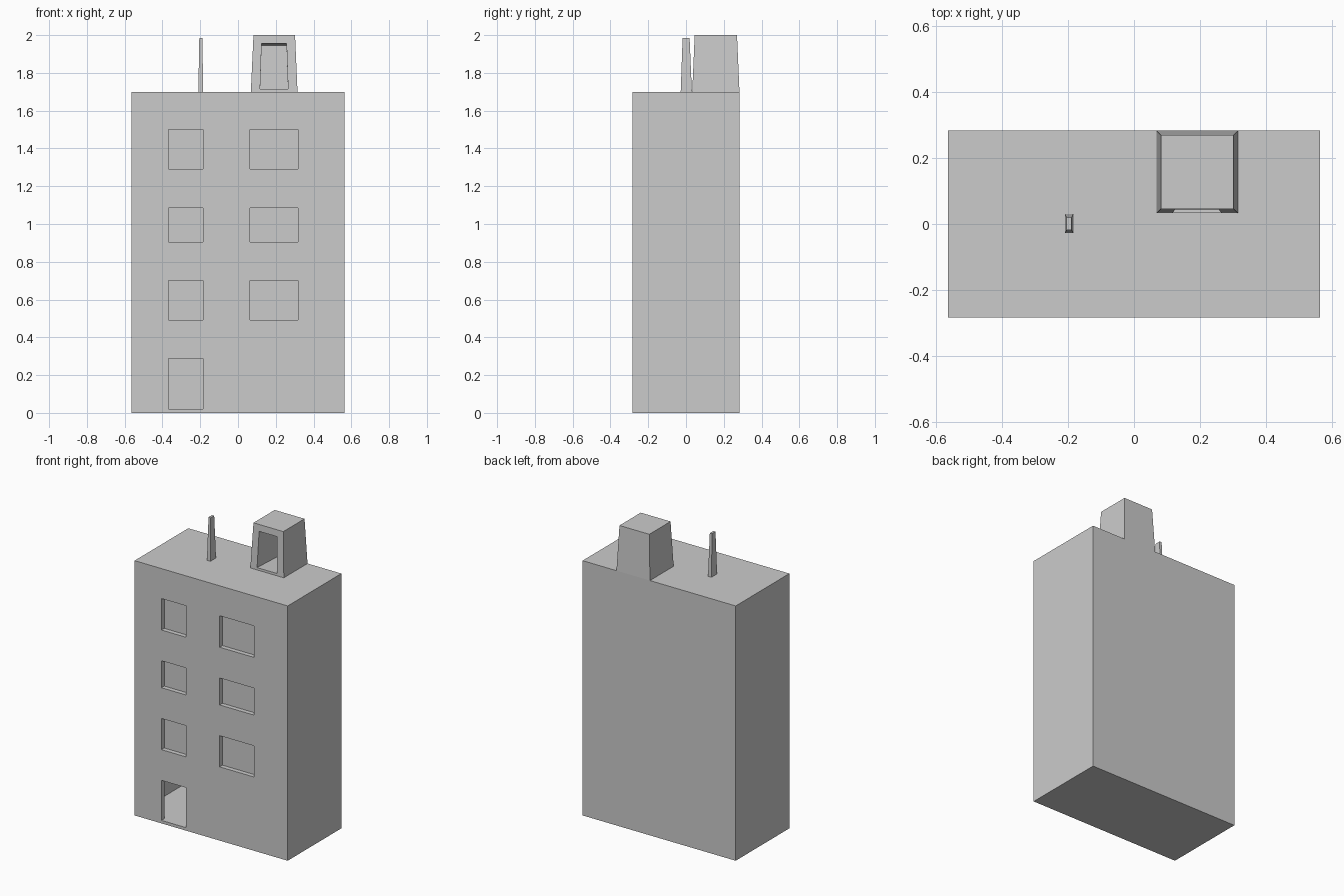
import bpy, bmesh
from mathutils import Vector

if "Cube" in bpy.data.objects:
    bpy.data.objects.remove(bpy.data.objects["Cube"])


def frustum(name, bottom, top, z0, z1, edit=None):
    """Four-sided block; bottom/top are (x0, x1, y0, y1)."""
    bm = bmesh.new()
    rings = []
    for (x0, x1, y0, y1), z in ((bottom, z0), (top, z1)):
        rings.append([bm.verts.new(p) for p in
                      ((x0, y0, z), (x1, y0, z), (x1, y1, z), (x0, y1, z))])
    lo, hi = rings
    bm.faces.new(lo[::-1])
    bm.faces.new(hi)
    sides = [bm.faces.new((lo[i], lo[(i + 1) % 4], hi[(i + 1) % 4], hi[i]))
             for i in range(4)]
    bm.normal_update()
    if edit:
        edit(bm, sides[0])
    me = bpy.data.meshes.new(name)
    bm.to_mesh(me)
    bm.free()
    ob = bpy.data.objects.new(name, me)
    bpy.context.collection.objects.link(ob)
    return ob


def box(name, x0, x1, y0, y1, z0, z1):
    return frustum(name, (x0, x1, y0, y1), (x0, x1, y0, y1), z0, z1)


def cut(target, cutter):
    cutter.hide_render = True
    cutter.display_type = 'WIRE'
    mod = target.modifiers.new(cutter.name, 'BOOLEAN')
    mod.operation = 'DIFFERENCE'
    mod.solver = 'EXACT'
    mod.object = cutter


W, D, H = 0.565, 0.283, 1.70
WALL = 0.03
inner = -D + WALL

# Hollow building block
building = box("building", -W, W, -D, D, 0, H)
cut(building, box("room_cutter", -W + 0.015, W - 0.015, inner, D - 0.015, 0.02, H - 0.02))

# Open doorway
left, right = (-0.367, -0.185), (0.063, 0.317)
cut(building, box("door_cutter", *left, -D - 0.1, inner + 0.05, 0.02, 0.287))

# Windows: openings closed by recessed panes
for row, (z0, z1) in enumerate(((0.492, 0.70), (0.905, 1.085), (1.29, 1.50))):
    for side, (x0, x1) in (("left", left), ("right", right)):
        tag = f"{side}_{row + 1}"
        cut(building, box("window_cutter_" + tag, x0, x1, -D - 0.1, inner + 0.05, z0, z1))
        box("window_pane_" + tag, x0 - 0.01, x1 + 0.01, inner, inner + 0.01,
            z0 - 0.01, z1 + 0.01)


# Tapered rooftop stair hut with a deep doorway sunk into its leaning front
def sink_doorway(bm, front):
    normal = front.normal.copy()
    bmesh.ops.inset_region(bm, faces=[front], thickness=0.01)
    for v, (x, z) in zip(front.verts, ((0.117, 1.715), (0.265, 1.715),
                                       (0.257, 1.955), (0.125, 1.955))):
        v.co = (x, 0.033 + 0.013 * (z - H) / 0.3, z)
    new = bmesh.ops.extrude_discrete_faces(bm, faces=[front])["faces"]
    for v in new[0].verts:
        v.co -= normal * 0.21


frustum("stair_hut", (0.068, 0.315, 0.033, 0.283), (0.082, 0.302, 0.046, 0.27),
        H, 2.0, sink_doorway)

# Slim chimney pipe
frustum("chimney", (-0.21, -0.184, -0.028, 0.031), (-0.205, -0.189, -0.018, 0.019), H, 1.985)
